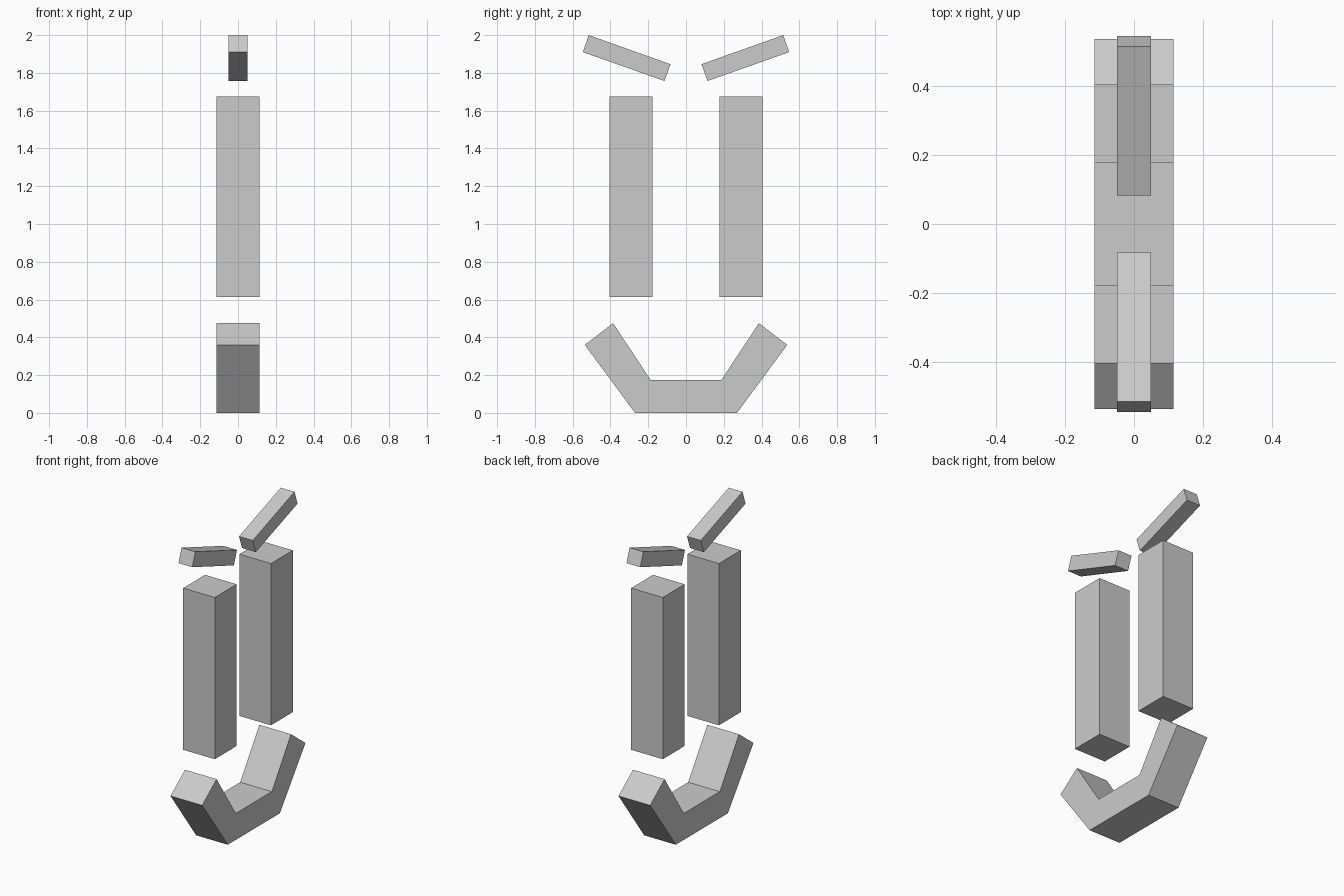
import bpy, bmesh

if "Cube" in bpy.data.objects:
    bpy.data.objects.remove(bpy.data.objects["Cube"])


def extrude_profile(name, profile, half_width):
    """Solid made from a (y, z) outline, extruded symmetrically along x."""
    bm = bmesh.new()
    face = bm.faces.new([bm.verts.new((-half_width, y, z)) for y, z in profile])
    result = bmesh.ops.extrude_face_region(bm, geom=[face])
    moved = [v for v in result["geom"] if isinstance(v, bmesh.types.BMVert)]
    bmesh.ops.translate(bm, verts=moved, vec=(2 * half_width, 0, 0))
    bmesh.ops.recalc_face_normals(bm, faces=bm.faces)
    mesh = bpy.data.meshes.new(name)
    bm.to_mesh(mesh)
    bm.free()
    obj = bpy.data.objects.new(name, mesh)
    bpy.context.collection.objects.link(obj)
    return obj


eye = [(0.178, 0.613), (0.405, 0.613), (0.405, 1.675), (0.178, 1.675)]
brow = [(0.114, 1.757), (0.546, 1.91), (0.515, 2.0), (0.082, 1.846)]
half_mouth = [(0.27, 0.0), (0.536, 0.36), (0.386, 0.475), (0.187, 0.174)]

# Eyes and slanted eyebrows, mirrored across y = 0
for side, sign in (("right", 1), ("left", -1)):
    extrude_profile(f"{side}_eye", [(sign * y, z) for y, z in eye], 0.115)
    extrude_profile(f"{side}_eyebrow", [(sign * y, z) for y, z in brow], 0.05)

# Smiling mouth, one continuous band
mouth = half_mouth + [(-y, z) for y, z in reversed(half_mouth)]
extrude_profile("mouth", mouth, 0.115)
